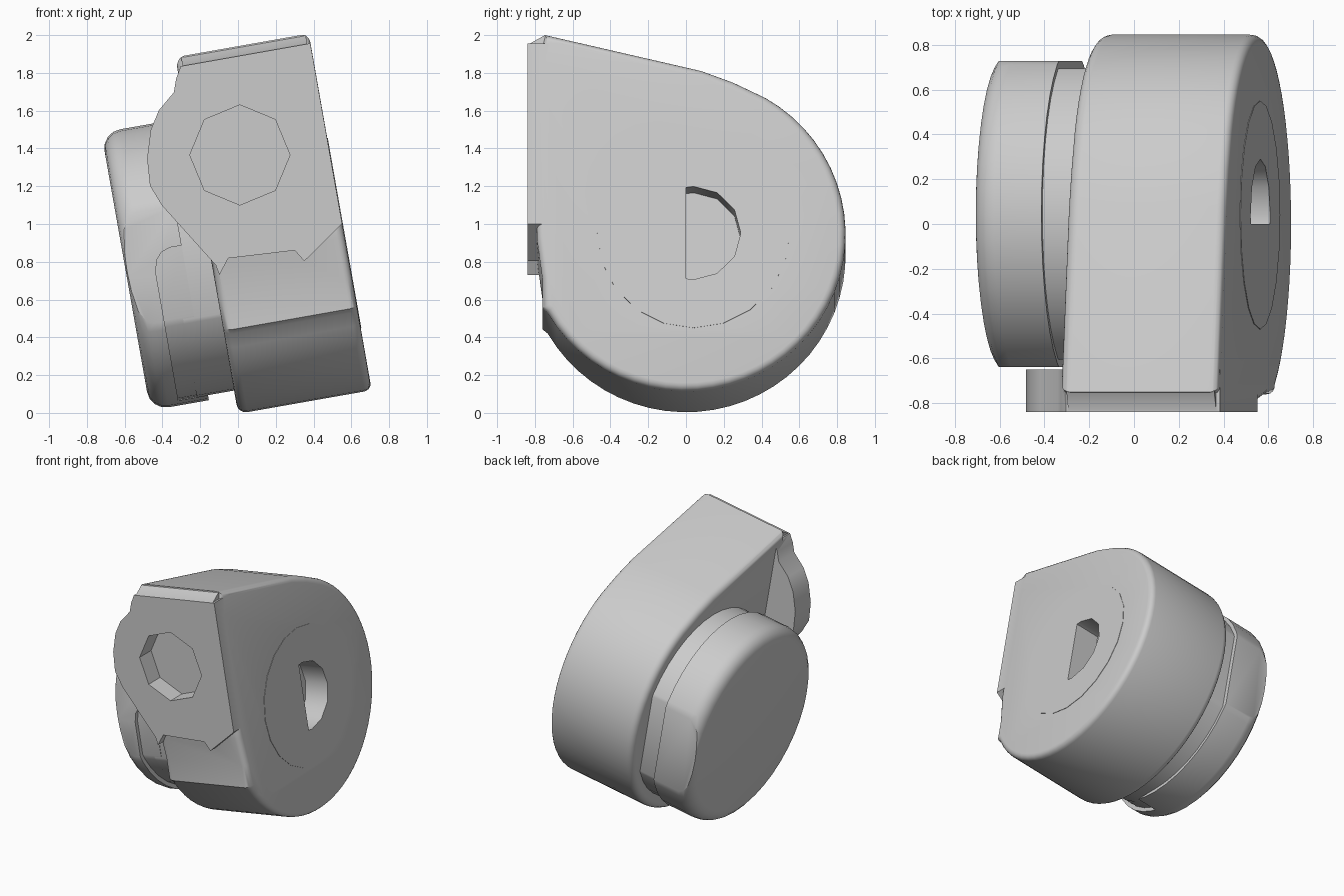
import bpy, bmesh
from math import sin, cos, radians
from mathutils import Matrix, Vector

cube = bpy.data.objects.get("Cube")
if cube:
    bpy.data.objects.remove(cube)

TILT = Matrix.Rotation(radians(-10), 4, 'Y')   # the whole device leans sideways
AXIS_W = 0.84                                  # height of the drum axis before leaning
DRUM_Y = 0.045                                 # side drum axis, front to back

grey = bpy.data.materials.new("plain_grey")
grey.use_nodes = True
grey.diffuse_color = (0.6, 0.6, 0.6, 1)
grey.node_tree.nodes["Principled BSDF"].inputs["Base Color"].default_value = (0.6, 0.6, 0.6, 1)


def arc(radius, start, end, steps, cy=0.0, cw=AXIS_W):
    angles = [radians(start + (end - start) * i / steps) for i in range(steps + 1)]
    return [(cy + radius * cos(a), cw + radius * sin(a)) for a in angles]


def circle(radius, sides, cy=0.0, cw=AXIS_W, start=0):
    return arc(radius, start, start + 360 * (sides - 1) / sides, sides - 1, cy, cw)


def box_outline(y0, y1, w0, w1):
    return [(y0, w0), (y1, w0), (y1, w1), (y0, w1)]


def prism(name, outline, lo, hi, axis='X', round_lo=0.0, round_hi=0.0):
    """Extrude an outline along X or Y and round the rim of either end."""
    def place(p, d):
        return Vector((d, p[0], p[1])) if axis == 'X' else Vector((p[0], d, p[1]))
    bm = bmesh.new()
    ends = [[bm.verts.new(place(p, d)) for p in outline] for d in (lo, hi)]
    caps = [bm.faces.new(ring) for ring in ends]
    n = len(outline)
    for i in range(n):
        j = (i + 1) % n
        bm.faces.new((ends[0][i], ends[0][j], ends[1][j], ends[1][i]))
    bmesh.ops.recalc_face_normals(bm, faces=bm.faces)
    rims = [(list(cap.edges), r) for cap, r in zip(caps, (round_lo, round_hi)) if r]
    for edges, r in rims:
        bmesh.ops.bevel(bm, geom=edges, offset=r, segments=4, profile=0.5,
                        affect='EDGES', clamp_overlap=True)
    bm.transform(TILT)
    mesh = bpy.data.meshes.new(name)
    bm.to_mesh(mesh)
    bm.free()
    mesh.materials.append(grey)
    obj = bpy.data.objects.new(name, mesh)
    bpy.context.collection.objects.link(obj)
    return obj


def activate(obj):
    bpy.ops.object.select_all(action='DESELECT')
    obj.select_set(True)
    bpy.context.view_layer.objects.active = obj


def combine(obj, other, operation):
    """Apply a boolean and remove the second object."""
    mod = obj.modifiers.new("combine", 'BOOLEAN')
    mod.operation, mod.object, mod.solver = operation, other, 'EXACT'
    activate(obj)
    bpy.ops.object.modifier_apply(modifier=mod.name)
    bpy.data.objects.remove(other)


# Main housing: round drum with a sloping top running to a flat front
housing = prism("housing", arc(0.845, 60, -150, 36)
                + [(-0.76, 0.44), (-0.76, 0.6), (-0.79, 0.82), (-0.79, 1.75),
                   (-0.75, 1.912), (0.08, 1.718), (0.25, 1.655)],
                0, 0.718, round_lo=0.05, round_hi=0.04)

# Front plate with a rounded lobe on one side and a notched lower edge
plate_outline = [(0.717, 1.86), (0.02, 1.86), (-0.015, 1.8), (-0.04, 1.73),
                 (-0.135, 1.65), (-0.195, 1.555), (-0.24, 1.41), (-0.25, 1.265),
                 (-0.205, 1.15), (0.02, 0.79), (0.03, 0.735), (0.09, 0.815),
                 (0.445, 0.795), (0.485, 0.73), (0.717, 0.89)]
front_plate = prism("front_plate", plate_outline, -0.84, -0.65, 'Y')

# Sloping lip above the plate
top_lip = prism("top_lip", [(-0.839, 1.855), (-0.745, 1.908), (-0.7, 1.8), (-0.839, 1.8)],
                0.03, 0.7)

# Thin round cover on the outer side
side_cover = prism("side_cover", circle(0.51, 20, 0.04), 0.69, 0.721)

# Octagonal recess in the front and a half-round one in the side
front_cutter = prism("front_cutter", circle(0.265, 8, 0.247, 1.343, -10), -0.95, -0.7, 'Y')
side_cutter = prism("side_cutter", [(0, 0.595)] + arc(0.25, -90, 90, 6, 0.04) + [(0, 1.085)],
                    0.53, 0.9)
for part in (front_plate, top_lip, side_cover):
    combine(housing, part, 'UNION')
for part in (front_cutter, side_cutter):
    combine(housing, part, 'DIFFERENCE')


def flat_sided_drum(name, radius, half_width, lo, hi, rounding=0.0):
    """Round drum with its front and back shaved flat."""
    drum = prism(name, circle(radius, 40, DRUM_Y), lo, hi, round_lo=rounding)
    slab = prism(name + "_slab", box_outline(DRUM_Y - half_width, DRUM_Y + half_width, -1, 3),
                 -1, 1)
    combine(drum, slab, 'INTERSECT')
    return drum


# Side drum with a shallow round-cornered recess low on its front
side_drum = flat_sided_drum("side_drum", 0.747, 0.683, -0.455, -0.14, 0.1)
recess = prism("recess", [(0, 0.12), (-0.3, 0.12), (-0.3, 0.8), (-0.285, 0.87),
                          (-0.25, 0.91), (-0.2, 0.925), (0, 0.925)], -1, DRUM_Y, 'Y')
combine(recess, flat_sided_drum("core", 0.717, 0.653, -0.6, 0.3), 'DIFFERENCE')
combine(side_drum, recess, 'DIFFERENCE')

# Neck joining the drum to the housing
neck = flat_sided_drum("neck", 0.72, 0.65, -0.2, 0.08)

for obj in (housing, side_drum, neck):
    activate(obj)
    bpy.ops.object.shade_smooth_by_angle(angle=radians(35))
